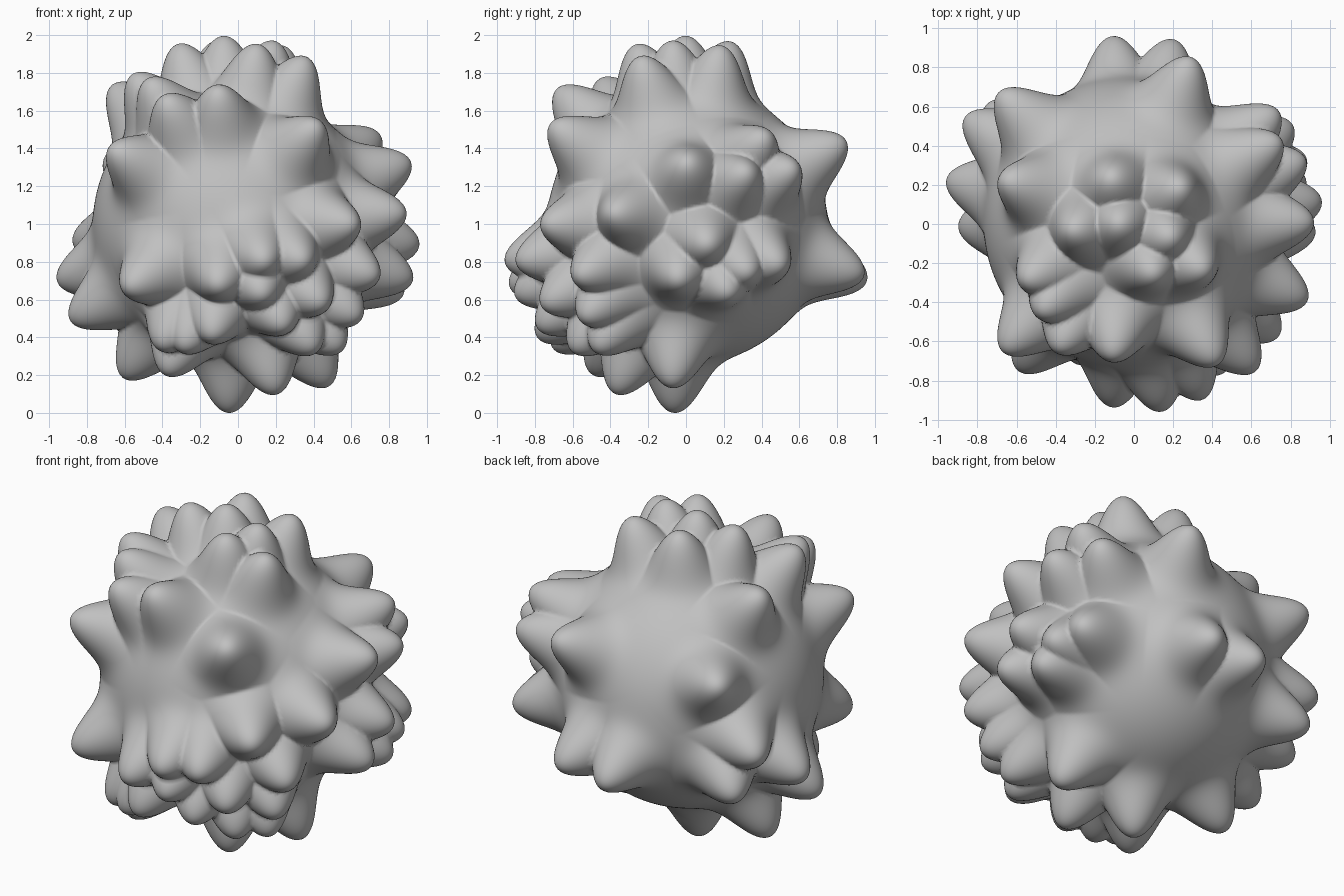
import bpy
import bmesh
import math
from mathutils import Vector

default_cube = bpy.data.objects.get("Cube")
if default_cube:
    bpy.data.objects.remove(default_cube, do_unlink=True)

CORE_RADIUS = 0.74      # smooth body under the bumps
TIP_RADIUS = 1.0        # distance from the centre to each bump tip
BUMP_SPREAD = 0.137     # angular softness of a bump, in radians

# Bump tips in hundredths, grouped by the side of the ball they grow from.
# Each pair gives the two coordinates across that side.
top = [(-5, -1), (-9, 23), (-29, -4), (22, -8), (27, 18), (13, -27),
       (39, -25), (-64, 22), (-53, -30), (-45, -46), (-36, -65), (-8, -69)]
bottom = [(-2, -7), (-58, 5), (-35, -50), (23, -38), (51, -8), (57, -48)]
front = [(45, 53), (-64, 40), (65, 0), (-56, -34), (-8, -33), (17, -20),
         (16, -38), (38, -20), (48, -43), (-11, -60), (27, -55),
         (-38, -65), (-26, -66), (43, -67)]
back = [(-8, -30), (23, -27), (32, 44), (-66, 35)]
left = [(0, 33), (-40, 6), (11, -11), (-5, -30), (32, 28), (42, 47),
        (57, 30), (50, -22), (22, -37), (33, -26), (-58, -28), (-55, -50)]
right = [(54, -9), (22, -30), (60, -34), (-2, -51)]


def tip_directions(pairs, axis, sign):
    """Lift flat pairs onto the unit sphere along the given axis."""
    directions = []
    for a, b in pairs:
        a, b = a / 100, b / 100
        coords = [a, b]
        coords.insert(axis, sign * math.sqrt(max(0, 1 - a * a - b * b)))
        directions.append(Vector(coords).normalized())
    return directions


X, Y, Z = range(3)
tips = (tip_directions(top, Z, 1) + tip_directions(bottom, Z, -1)
        + tip_directions(front, Y, -1) + tip_directions(back, Y, 1)
        + tip_directions(left, X, 1) + tip_directions(right, X, -1))


def surface_radius(direction):
    """Bell-shaped bump around the nearest tip, with creases between tips."""
    nearest = max(direction.dot(tip) for tip in tips)
    angle = math.acos(min(1, nearest))
    bell = math.exp(-0.5 * (angle / BUMP_SPREAD) ** 2)
    return CORE_RADIUS + (TIP_RADIUS - CORE_RADIUS) * bell


# Bumpy ball body
bm = bmesh.new()
bmesh.ops.create_icosphere(bm, subdivisions=7, radius=1)
for vert in bm.verts:
    direction = vert.co.normalized()
    vert.co = direction * surface_radius(direction)


def limits(axis):
    values = [vert.co[axis] for vert in bm.verts]
    return min(values), max(values)


# Centre the ball and stand it on the ground
offset = (-sum(limits(X)) / 2, -sum(limits(Y)) / 2, -limits(Z)[0])
bmesh.ops.translate(bm, verts=bm.verts, vec=offset)
for face in bm.faces:
    face.smooth = True

mesh = bpy.data.meshes.new("bumpy_ball")
bm.to_mesh(mesh)
bm.free()
ball = bpy.data.objects.new("bumpy_ball", mesh)
bpy.context.collection.objects.link(ball)

# Plain grey material
grey = bpy.data.materials.new("plain_grey")
grey.use_nodes = True
colour = (0.53, 0.53, 0.53, 1)
grey.diffuse_color = colour
for node in grey.node_tree.nodes:
    if node.type == "BSDF_PRINCIPLED":
        node.inputs["Base Color"].default_value = colour
mesh.materials.append(grey)
